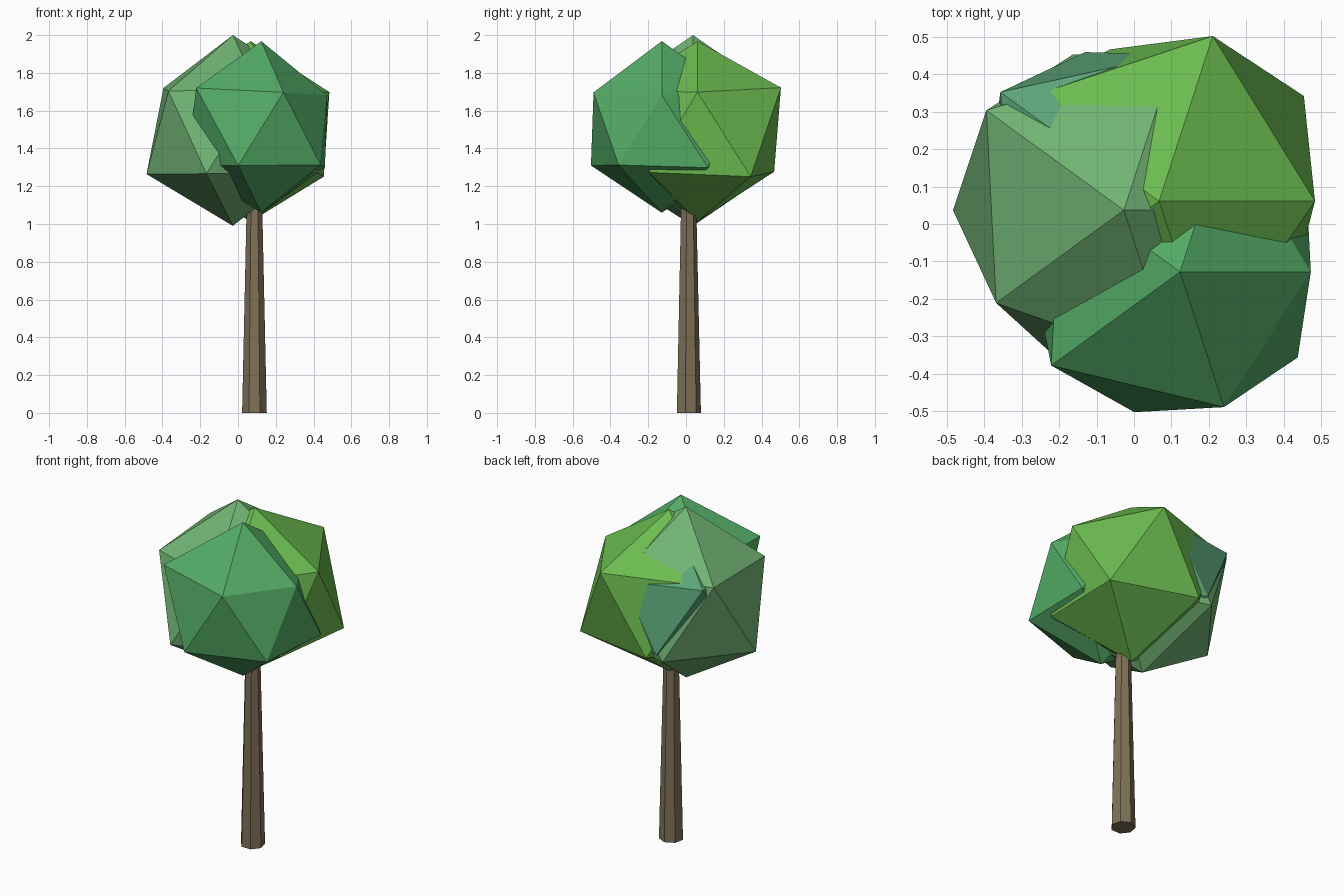
import bpy, bmesh, math

if "Cube" in bpy.data.objects:
    bpy.data.objects.remove(bpy.data.objects["Cube"])


def finish(name, bm, color):
    mesh = bpy.data.meshes.new(name)
    bm.to_mesh(mesh)
    bm.free()
    mat = bpy.data.materials.new(name + "_color")
    mat.diffuse_color = (*color, 1)
    mat.use_nodes = True
    mat.node_tree.nodes["Principled BSDF"].inputs["Base Color"].default_value = mat.diffuse_color
    mesh.materials.append(mat)
    obj = bpy.data.objects.new(name, mesh)
    bpy.context.collection.objects.link(obj)
    return obj


def foliage(name, center, radius, color, pulls):
    """Icosahedron whose corners are pushed in or out along their radius.
    Keys: 'top', 'bottom', or the corner's heading in degrees."""
    bm = bmesh.new()
    bmesh.ops.create_icosphere(bm, subdivisions=1, radius=1)
    for v in bm.verts:
        if abs(v.co.z) > 0.9:
            key = "top" if v.co.z > 0 else "bottom"
        else:
            key = round(math.degrees(math.atan2(v.co.y, v.co.x))) % 360
        v.co *= pulls.get(key, radius)
    bmesh.ops.translate(bm, verts=bm.verts, vec=center)
    return finish(name, bm, color)


# Trunk: tapered seven-sided post running up into the crown
bm = bmesh.new()
bmesh.ops.create_cone(bm, cap_ends=True, segments=7, radius1=0.067, radius2=0.040, depth=1.2)
for v in bm.verts:
    # one flat corner ridge points to the back
    low = v.co.z < 0
    v.co.z += 0.6
ring_turn = [v for v in bm.verts if v.co.z < 0.1]
off = math.pi / 2 - math.atan2(ring_turn[0].co.y, ring_turn[0].co.x)
c, s = math.cos(off), math.sin(off)
for v in bm.verts:
    x, y = v.co.x, v.co.y
    v.co.x, v.co.y = c * x - s * y + 0.087, s * x + c * y + 0.012
finish("trunk", bm, (0.21, 0.165, 0.095))

# Crown: four overlapping faceted clumps
foliage("left_foliage", (-0.027, 0.037, 1.493), 0.49, (0.165, 0.45, 0.173),
        {"top": 0.507, "bottom": 0.503, 144: 0.508, 216: 0.472, 180: 0.511, 252: 0.507})
foliage("back_right_foliage", (0.067, 0.061, 1.49), 0.485, (0.148, 0.50, 0.08),
        {"top": 0.478, "bottom": 0.477, 0: 0.466, 72: 0.519, 144: 0.514, 36: 0.535, 108: 0.477})
foliage("front_foliage", (0.123, -0.128, 1.507), 0.44, (0.087, 0.41, 0.133),
        {"top": 0.461, "bottom": 0.447, 216: 0.476, 288: 0.425, 0: 0.391,
         324: 0.435, 252: 0.441, 36: 0.466})
foliage("back_left_foliage", (-0.015, 0.104, 1.50), 0.42, (0.105, 0.375, 0.19),
        {144: 0.473, 108: 0.418, 72: 0.41})
